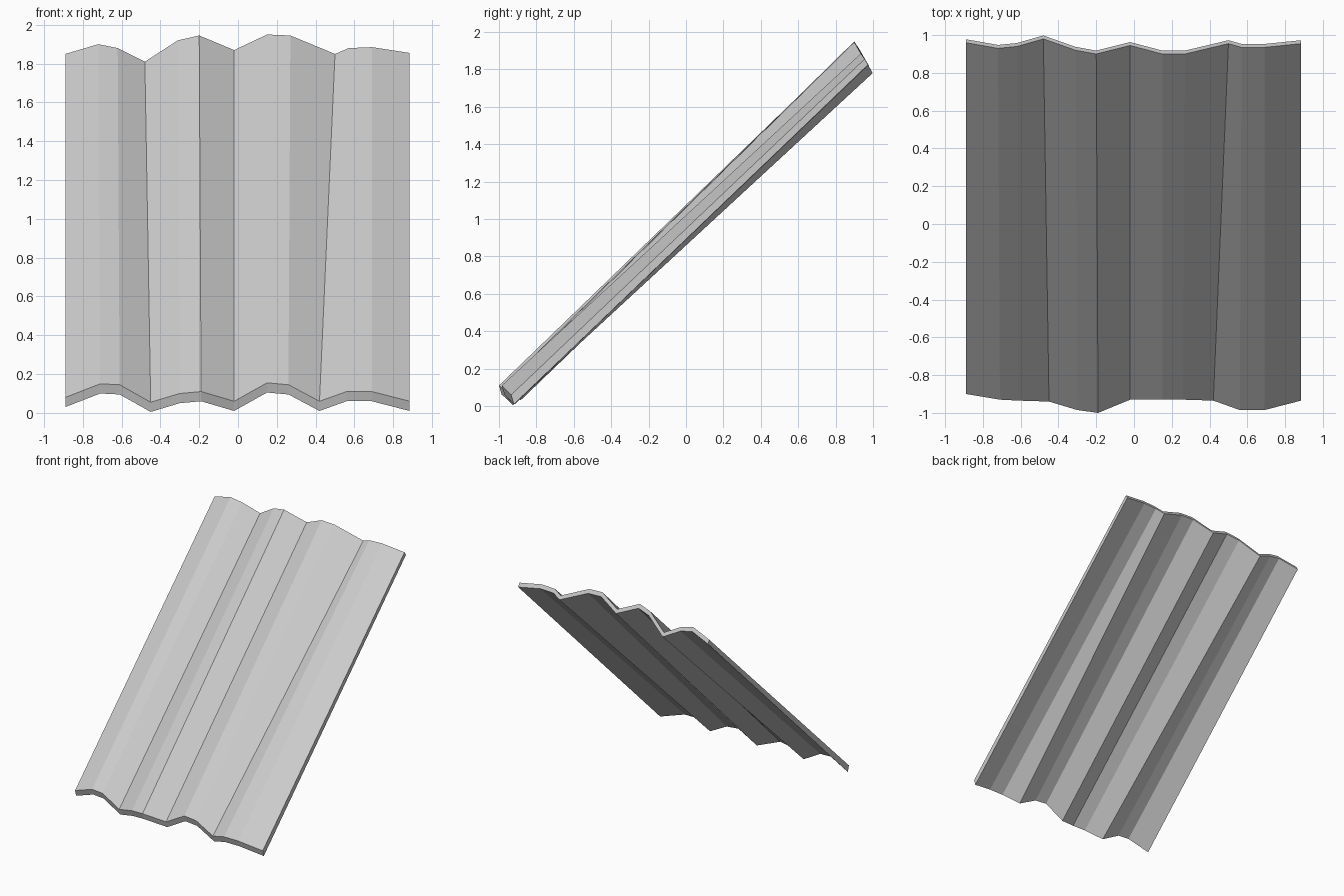
import bpy
import bmesh
from mathutils import Vector

default_cube = bpy.data.objects.get("Cube")
if default_cube:
    bpy.data.objects.remove(default_cube, do_unlink=True)


def make_material(name, colour):
    material = bpy.data.materials.new(name)
    material.use_nodes = True
    material.diffuse_color = colour
    shader = next(n for n in material.node_tree.nodes if n.type == "BSDF_PRINCIPLED")
    shader.inputs["Base Color"].default_value = colour
    return material


def make_folded_sheet(name, low_end, high_end, low_drop, high_drop, material):
    """Skin a solid sheet between two folded end profiles."""
    bm = bmesh.new()

    def add_row(profile, offset=(0, 0, 0)):
        return [bm.verts.new(Vector(point) + Vector(offset)) for point in profile]

    def bridge(row_a, row_b):
        for i in range(len(row_a) - 1):
            bm.faces.new((row_a[i], row_a[i + 1], row_b[i + 1], row_b[i]))

    # Upper skin, high end, underside and low end form one closed loop of strips
    rows = [
        add_row(low_end),
        add_row(high_end),
        add_row(high_end, high_drop),
        add_row(low_end, low_drop),
    ]
    for i, row in enumerate(rows):
        bridge(row, rows[(i + 1) % len(rows)])

    # Side edges
    for side in (0, -1):
        bm.faces.new([row[side] for row in rows])

    bmesh.ops.recalc_face_normals(bm, faces=bm.faces)
    mesh = bpy.data.meshes.new(name)
    bm.to_mesh(mesh)
    bm.free()
    mesh.materials.append(material)
    sheet = bpy.data.objects.new(name, mesh)
    bpy.context.scene.collection.objects.link(sheet)
    return sheet


# Fold lines at the low front end and the high back end
low_end = [
    (-.89, -.9, .08), (-.71, -.93, .15), (-.61, -.935, .145), (-.45, -.94, .055),
    (-.3, -.985, .1), (-.19, -1, .11), (-.02, -.93, .06), (.15, -.93, .155),
    (.26, -.93, .145), (.42, -.935, .06), (.56, -.985, .11), (.69, -.985, .11),
    (.885, -.935, .06),
]
high_end = [
    (-.89, .96, 1.85), (-.72, .93, 1.9), (-.62, .94, 1.88), (-.48, .98, 1.81),
    (-.31, .92, 1.92), (-.2, .9, 1.945), (-.02, .945, 1.87), (.15, .9, 1.95),
    (.27, .9, 1.945), (.5, .955, 1.85), (.57, .935, 1.88), (.69, .935, 1.885),
    (.885, .955, 1.855),
]

grey = make_material("light grey", (.6, .6, .6, 1))
make_folded_sheet("corrugated_sheet", low_end, high_end,
                  (0, .015, -.05), (0, .018, -.03), grey)
